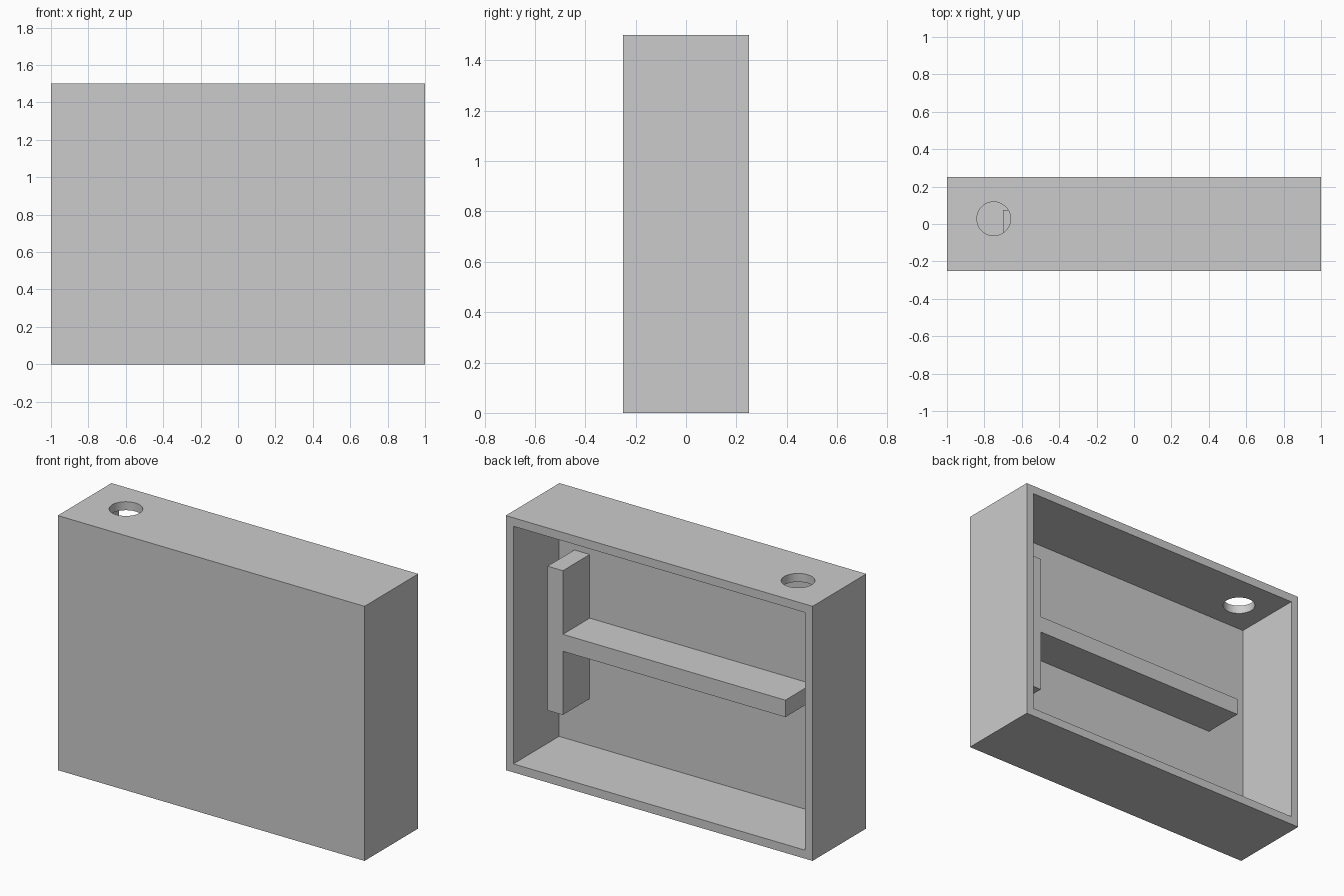
import bpy
import bmesh
import math

cube = bpy.data.objects.get("Cube")
if cube:
    bpy.data.objects.remove(cube, do_unlink=True)

# Overall dimensions
WIDTH, DEPTH, HEIGHT = 2.0, 0.5, 1.5
WALL, FRONT_WALL = 0.05, 0.075
INNER_FRONT = -DEPTH / 2 + FRONT_WALL

grey = bpy.data.materials.new("light grey")
grey.use_nodes = True
grey.diffuse_color = (0.6, 0.6, 0.6, 1)
grey.node_tree.nodes["Principled BSDF"].inputs["Base Color"].default_value = grey.diffuse_color


def add_object(name, bm):
    bmesh.ops.recalc_face_normals(bm, faces=bm.faces)
    mesh = bpy.data.meshes.new(name)
    bm.to_mesh(mesh)
    bm.free()
    mesh.materials.append(grey)
    obj = bpy.data.objects.new(name, mesh)
    bpy.context.collection.objects.link(obj)
    return obj


def extrude_profile(name, points, y0, y1):
    """Extrude an x-z outline along y."""
    bm = bmesh.new()
    face = bm.faces.new([bm.verts.new((x, y0, z)) for x, z in points])
    moved = bmesh.ops.extrude_face_region(bm, geom=[face])["geom"]
    verts = [v for v in moved if isinstance(v, bmesh.types.BMVert)]
    bmesh.ops.translate(bm, verts=verts, vec=(0, y1 - y0, 0))
    if not face.is_valid or len(bm.faces) < len(points) + 2:
        bm.faces.new([v for v in bm.verts if v not in verts])
    return add_object(name, bm)


def box(name, x0, x1, y0, y1, z0, z1):
    return extrude_profile(name, [(x0, z0), (x1, z0), (x1, z1), (x0, z1)], y0, y1)


def cut(target, cutter):
    cutter.hide_render = True
    mod = target.modifiers.new("cut", 'BOOLEAN')
    mod.operation = 'DIFFERENCE'
    mod.solver = 'EXACT'
    mod.object = cutter
    bpy.context.view_layer.objects.active = target
    bpy.ops.object.modifier_apply(modifier=mod.name)
    bpy.data.objects.remove(cutter, do_unlink=True)


# Case, hollowed from the open back
case = box("case", -WIDTH / 2, WIDTH / 2, -DEPTH / 2, DEPTH / 2, 0, HEIGHT)
cut(case, box("cavity_cutter", -WIDTH / 2 + WALL, WIDTH / 2 - WALL,
              INNER_FRONT, DEPTH, WALL, HEIGHT - WALL))

# Round hole through the top wall
bm = bmesh.new()
bmesh.ops.create_cone(bm, cap_ends=True, segments=64, radius1=0.09, radius2=0.09, depth=0.2)
bmesh.ops.translate(bm, verts=bm.verts, vec=(-0.75, 0.028, HEIGHT))
cut(case, add_object("hole_cutter", bm))

# T-shaped rib standing on the inside of the front wall
rib = extrude_profile("t_rib", [
    (0.85, 0.325), (0.85, 1.175), (0.75, 1.175), (0.75, 0.8),
    (-0.7, 0.8), (-0.7, 0.7), (0.75, 0.7), (0.75, 0.325),
], INNER_FRONT - 0.01, 0.075)

# Smooth the hole, keep every other edge sharp
bpy.ops.object.select_all(action='DESELECT')
case.select_set(True)
bpy.context.view_layer.objects.active = case
bpy.ops.object.shade_smooth_by_angle(angle=math.radians(30))
